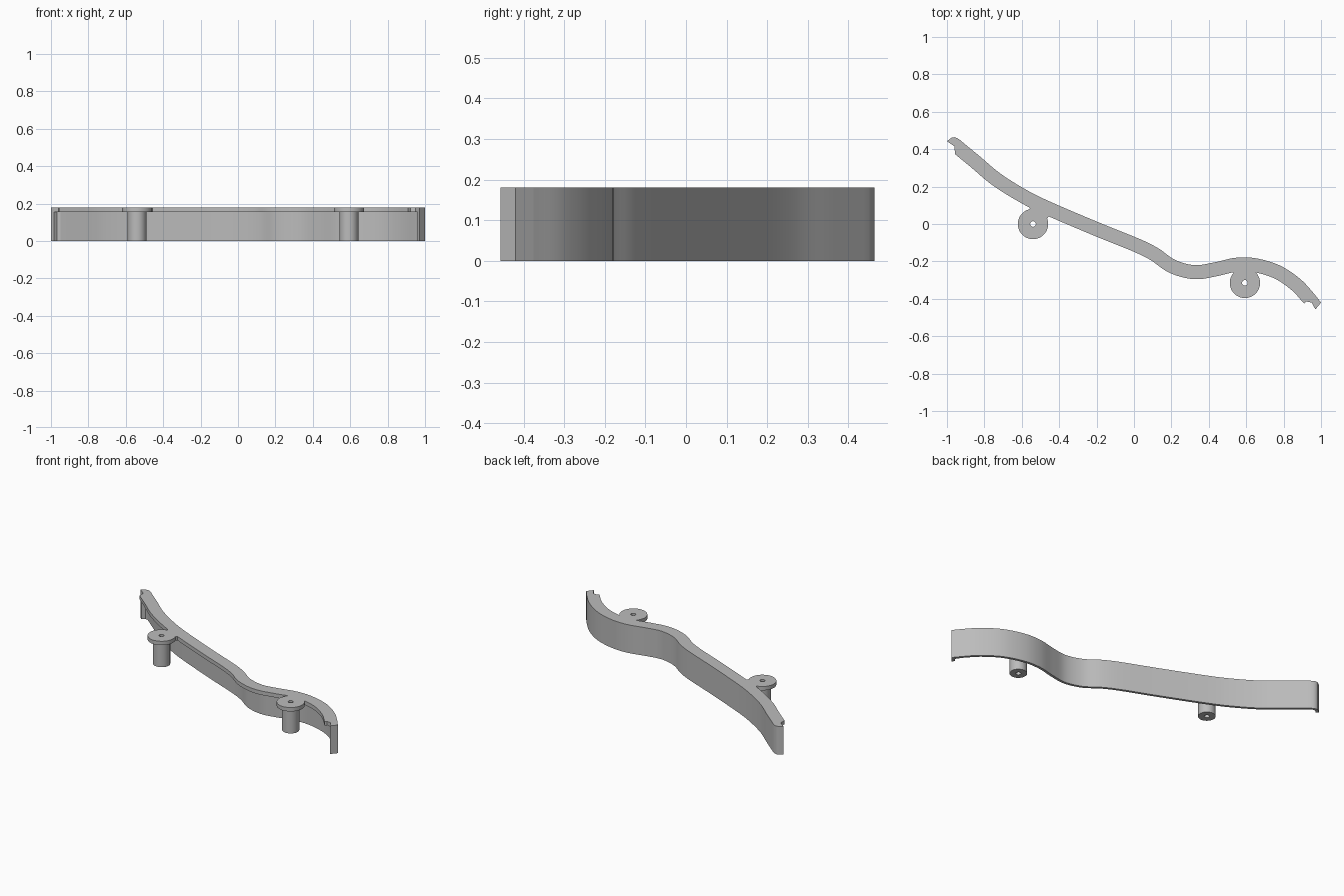
import bpy, bmesh, math
from mathutils import Vector

cube = bpy.data.objects.get("Cube")
if cube:
    bpy.data.objects.remove(cube, do_unlink=True)

HEIGHT, LEDGE, WIDTH, WALL = 0.18, 0.155, 0.075, 0.016

grey = bpy.data.materials.new("plain grey")
grey.use_nodes = True
grey.diffuse_color = (0.5, 0.5, 0.5, 1)
grey.node_tree.nodes["Principled BSDF"].inputs["Base Color"].default_value = (0.5, 0.5, 0.5, 1)


def finish(name, bm):
    bmesh.ops.recalc_face_normals(bm, faces=bm.faces)
    mesh = bpy.data.meshes.new(name)
    bm.to_mesh(mesh)
    bm.free()
    mesh.materials.append(grey)
    obj = bpy.data.objects.new(name, mesh)
    bpy.context.collection.objects.link(obj)
    bpy.ops.object.select_all(action='DESELECT')
    obj.select_set(True)
    bpy.context.view_layer.objects.active = obj
    bpy.ops.object.shade_smooth_by_angle(angle=math.radians(30))
    return obj


def bridge(bm, rings, closed=False):
    """Skin a list of closed vertex rings."""
    n = len(rings[0])
    pairs = list(zip(rings, rings[1:])) + ([(rings[-1], rings[0])] if closed else [])
    for a, b in pairs:
        for i in range(n):
            j = (i + 1) % n
            bm.faces.new((a[i], a[j], b[j], b[i]))


def prism(name, outline, z0, z1):
    bm = bmesh.new()
    rings = [[bm.verts.new((x, y, z)) for x, y in outline] for z in (z0, z1)]
    bridge(bm, rings)
    for ring in rings:
        bm.faces.new(ring)
    return finish(name, bm)


def smooth_path(points, steps=6):
    """Pass a smooth curve through the points."""
    p = [Vector(q) for q in points]
    p = [2 * p[0] - p[1]] + p + [2 * p[-1] - p[-2]]
    out = []
    for a, b, c, d in zip(p, p[1:], p[2:], p[3:]):
        for k in range(steps):
            t = k / steps
            out.append(0.5 * (2 * b + (c - a) * t + (2 * a - 5 * b + 4 * c - d) * t ** 2
                              + (3 * b - a - 3 * c + d) * t ** 3))
    return out + [p[-2]]


# Long wavy trim: thin back wall with a ledge along its top
path = smooth_path([(-.91, .432), (-.82, .358), (-.715, .27), (-.58, .185), (-.45, .12),
                    (-.18, .005), (.03, -.08), (.13, -.13), (.22, -.192), (.325, -.22),
                    (.43, -.205), (.54, -.181), (.65, -.183), (.78, -.222), (.89, -.295),
                    (.965, -.375)])
section = [(0, 0), (0, HEIGHT), (WIDTH, HEIGHT), (WIDTH, LEDGE), (WALL, LEDGE), (WALL, 0)]
bm = bmesh.new()
rings = []
for i, p in enumerate(path):
    t = (path[min(i + 1, len(path) - 1)] - path[max(i - 1, 0)]).normalized()
    inward = Vector((t.y, -t.x))
    rings.append([bm.verts.new((*(p + inward * d), z)) for d, z in section])
bridge(bm, rings)
bm.faces.new(rings[0])
bm.faces.new(rings[-1])
finish("wavy_trim", bm)

# Hooked end at the high side
hook = [(-.91, .432), (-.93, .449), (-.945, .459), (-.96, .464), (-.975, .462), (-1, .443)]
prism("right_end_lip", hook + [(-.985, .432), (-.968, .446), (-.95, .444), (-.92, .42)], 0, HEIGHT)
prism("right_end_ledge", hook + [(-.96, .415), (-.957, .374)], LEDGE, HEIGHT)

# Pointed end at the low side
point = [(.965, -.375), (1, -.42), (.97, -.457)]
prism("left_end_lip", point + [(.96, -.437), (.976, -.42), (.953, -.386)], 0, HEIGHT)
prism("left_end_ledge", point + [(.95, -.42), (.908, -.412)], LEDGE, HEIGHT)


# Screw posts: hollow stem with a wide cap
def screw_post(name, x, y, sides=48):
    bm = bmesh.new()
    profile = [(.015, 0), (.05, 0), (.05, LEDGE), (.081, LEDGE), (.081, HEIGHT), (.015, HEIGHT)]
    rings = []
    for k in range(sides):
        a = math.tau * k / sides
        rings.append([bm.verts.new((x + r * math.cos(a), y + r * math.sin(a), z))
                      for r, z in profile])
    bridge(bm, rings, closed=True)
    finish(name, bm)


screw_post("right_screw_post", -.54, 0)
screw_post("left_screw_post", .593, -.315)

# Short necks joining the caps to the ledge
prism("right_neck", [(-.565, .1), (-.555, .078), (-.52, .05), (-.49, .04), (-.462, .03), (-.45, .055)],
      LEDGE, HEIGHT)
prism("left_neck", [(.525, -.24), (.53, -.257), (.56, -.28), (.626, -.28), (.656, -.257), (.66, -.24)],
      LEDGE, HEIGHT)
